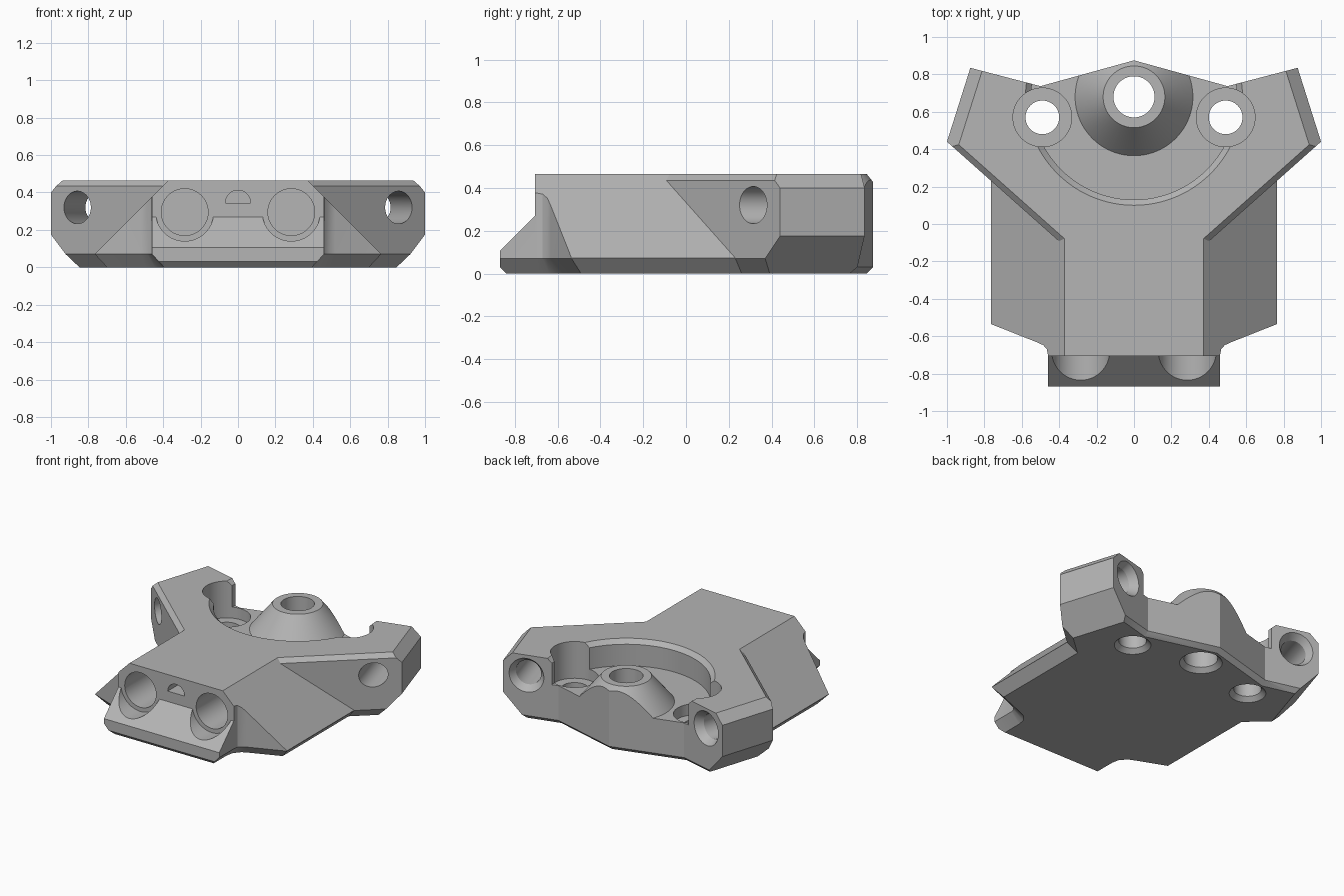
import bpy, bmesh, math
from mathutils import Vector

if "Cube" in bpy.data.objects:
    bpy.data.objects.remove(bpy.data.objects["Cube"], do_unlink=True)

TOP = 0.465
Z = Vector((0, 0, 1))

grey = bpy.data.materials.new("plain grey")
grey.use_nodes = True
grey.diffuse_color = (0.46, 0.46, 0.46, 1)
grey.node_tree.nodes["Principled BSDF"].inputs["Base Color"].default_value = grey.diffuse_color


def loft(rings):
    """Closed solid through rings of equal point count."""
    bm = bmesh.new()
    loops = [[bm.verts.new(p) for p in ring] for ring in rings]
    bm.faces.new(loops[0][::-1])
    bm.faces.new(loops[-1])
    for a, b in zip(loops, loops[1:]):
        for i in range(len(a)):
            j = (i + 1) % len(a)
            bm.faces.new((a[i], a[j], b[j], b[i]))
    bmesh.ops.recalc_face_normals(bm, faces=bm.faces)
    return bm


def prism(points, z0=0.0, z1=TOP):
    return loft([[(x, y, z) for x, y in points] for z in (z0, z1)])


def slice_off(bm, point, normal):
    """Remove everything on the normal's side of a plane and cap it."""
    bmesh.ops.bisect_plane(bm, geom=bm.verts[:] + bm.edges[:] + bm.faces[:],
                           plane_co=point, plane_no=Vector(normal).normalized(), clear_outer=True)
    bmesh.ops.holes_fill(bm, edges=[e for e in bm.edges if e.is_boundary])
    bmesh.ops.recalc_face_normals(bm, faces=bm.faces)


def chamfer(bm, p, q, inset, drop, top=False):
    """Chamfer the upper or lower edge above p-q of a counter-clockwise outline."""
    out = Vector((q[1] - p[1], p[0] - q[0], 0)).normalized()
    level = TOP - drop if top else drop
    slice_off(bm, (p[0], p[1], level), out * drop + Z * (inset if top else -inset))


def inset_outline(points, d):
    result = []
    for i, p in enumerate(points):
        p, a, b = Vector(p), Vector(points[i - 1]), Vector(points[(i + 1) % len(points)])
        e, f = (p - a).normalized(), (b - p).normalized()
        n, m = Vector((-e.y, e.x)), Vector((-f.y, f.x))
        result.append(p + (n + m) * d / (1 + n.dot(m)))
    return result


def turned(centre, axis, profile, sides=64):
    """Round solid from (radius, distance along axis) pairs."""
    rot = Vector(axis).to_track_quat('Z', 'Y')
    return loft([[Vector(centre) + rot @ Vector((r * math.cos(t), r * math.sin(t), h))
                  for t in (2 * math.pi * k / sides for k in range(sides))]
                 for r, h in profile])


def make(name, bm):
    mesh = bpy.data.meshes.new(name)
    bm.to_mesh(mesh)
    bm.free()
    mesh.materials.append(grey)
    ob = bpy.data.objects.new(name, mesh)
    bpy.context.collection.objects.link(ob)
    return ob


def combine(target, bm, operation='DIFFERENCE'):
    """Apply a boolean with a temporary helper."""
    helper = make("helper", bm)
    helper.hide_render = True
    mod = target.modifiers.new("cut", 'BOOLEAN')
    mod.operation, mod.solver, mod.object = operation, 'EXACT', helper
    bpy.context.view_layer.update()
    deps = bpy.context.evaluated_depsgraph_get()
    mesh = bpy.data.meshes.new_from_object(target.evaluated_get(deps))
    target.modifiers.clear()
    target.data = mesh
    bpy.data.objects.remove(helper, do_unlink=True)


def mirrored(points):
    return points + [(-x, y) for x, y in reversed(points)]


# Trunk: waisted outline with undercut foot and sloping flanks
side = [(0.46, -0.87), (0.46, -0.70), (0.466, -0.67), (0.485, -0.648),
        (0.52, -0.632), (0.765, -0.535), (0.765, 0.45)]
outline = mirrored(side)
foot = [(p.x, -0.87 if p.y < -0.75 else p.y) for p in inset_outline(outline, 0.065)]
trunk = loft([[(x, y, z) for x, y in ring]
              for ring, z in ((foot, 0), (outline, 0.07), (outline, TOP))])
for s in (1, -1):
    slice_off(trunk, (s * 0.837, 0, 0), (s, 0, 1))
chamfer(trunk, (-0.46, -0.87), (0.46, -0.87), 0.03, 0.03)
body = make("mount_body", trunk)

# Hub at the back
BACK, NOTCH = (0, 0.875), (0.5, 0.737)
half = [(0.3, 0.0), (0.6, 0.3), NOTCH]
hub = prism(half + [BACK] + [(-x, y) for x, y in reversed(half)])
chamfer(hub, NOTCH, BACK, 0.03, 0.03)
chamfer(hub, BACK, (-NOTCH[0], NOTCH[1]), 0.03, 0.03)
combine(body, hub, 'UNION')

# Arms with chamfered edges
root, elbow, tip = (0.37, -0.12), (1.0, 0.44), (0.875, 0.835)
for s in (1, -1):
    arm = prism([root, elbow, tip, NOTCH, (0.1, 0.2)])
    chamfer(arm, root, elbow, 0.065, 0.07)
    chamfer(arm, root, elbow, 0.03, 0.03, top=True)
    chamfer(arm, elbow, tip, 0.16, 0.175)
    chamfer(arm, elbow, tip, 0.065, 0.065, top=True)
    chamfer(arm, tip, NOTCH, 0.03, 0.03)
    for v in arm.verts:
        v.co.x *= s
    bmesh.ops.recalc_face_normals(arm, faces=arm.faces)
    combine(body, arm, 'UNION')

# Sloped front ledge
ledge = [(-0.705, 0.27), (-0.705, 0.7), (-1.2, 0.7), (-1.2, -0.225)]
combine(body, loft([[(x, y, z) for y, z in ledge] for x in (-1.2, 1.2)]))

# Round front sockets with clearance through the ledge, and the small slot
for s in (1, -1):
    combine(body, turned((s * 0.285, -0.705, 0.295), (0, 1, 0),
                         [(0.155, -0.3), (0.155, 0), (0.125, 0), (0.125, 0.35)]))
arc = [math.pi * k / 16 for k in range(17)]
combine(body, loft([[(0.067 * math.cos(t), y, 0.345 + 0.067 * math.sin(t)) for t in arc]
                    for y in (-0.8, -0.55)]))

# Round pocket that leaves a central cone standing
HUB = (0, 0.68, 0)
pocket = make("pocket_cutter", turned(HUB, Z, [(0.55, 0.28), (0.55, 0.435), (0.58, TOP), (0.58, 0.7)], 96))
combine(pocket, turned(HUB, Z, [(0.34, 0.249), (0.165, TOP)], 96))
pocket_bm = bmesh.new()
pocket_bm.from_mesh(pocket.data)
bpy.data.objects.remove(pocket, do_unlink=True)
combine(body, pocket_bm)

# Central bore
combine(body, turned(HUB, Z, [(0.15, -0.01), (0.11, 0.03), (0.11, 0.7)]))

# Counterbored bolt holes and slanted holes through the arms
for s in (1, -1):
    combine(body, turned((s * 0.49, 0.57, 0), Z,
                         [(0.13, -0.01), (0.09, 0.03), (0.09, 0.2), (0.157, 0.2), (0.157, 0.7)]))
    combine(body, turned((s * 0.86, 0.31, 0.32), (s * -0.28, 0.96, 0),
                         [(0.087, -0.3), (0.087, 0.455), (0.125, 0.51), (0.125, 0.7)]))

# Smooth round walls, sharp edges elsewhere
bpy.ops.object.select_all(action='DESELECT')
body.select_set(True)
bpy.context.view_layer.objects.active = body
bpy.ops.object.shade_smooth_by_angle(angle=math.radians(25))
